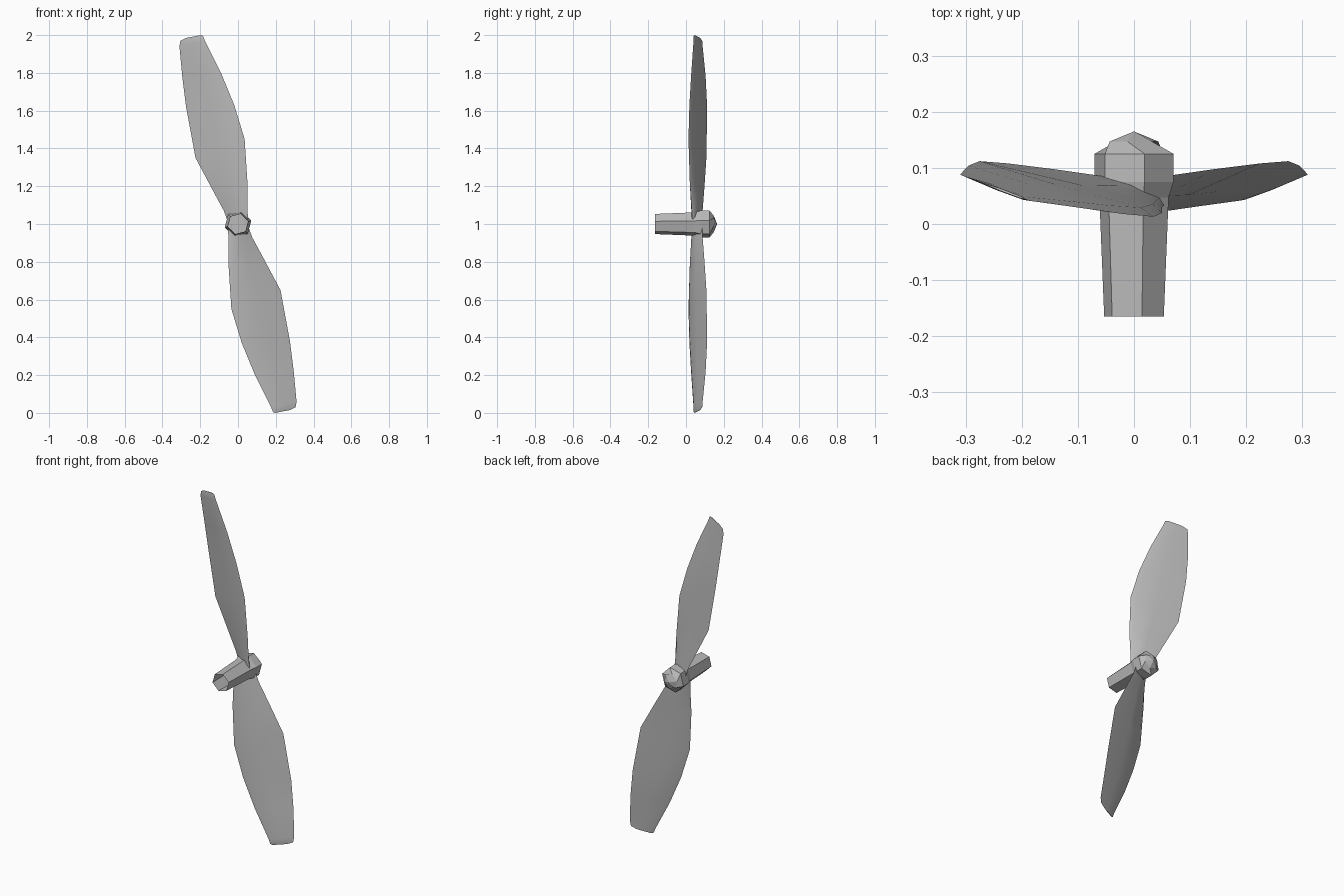
import bpy, bmesh, math
from mathutils import Vector

cube = bpy.data.objects.get("Cube")
if cube:
    bpy.data.objects.remove(cube)

grey = bpy.data.materials.new("light_grey")
grey.use_nodes = True
grey.diffuse_color = (0.5, 0.5, 0.5, 1)
grey.node_tree.nodes["Principled BSDF"].inputs["Base Color"].default_value = (0.5, 0.5, 0.5, 1)


def loft(name, rings, cap_start=False, cap_end=False):
    """Join equal rings of points into one skin; a one-point ring closes to a tip."""
    bm = bmesh.new()
    rows = [[bm.verts.new(p) for p in ring] for ring in rings]
    for a, b in zip(rows, rows[1:]):
        n = len(a)
        for i in range(n):
            j = (i + 1) % n
            bm.faces.new((a[i], a[j], b[0]) if len(b) == 1 else (a[i], a[j], b[j], b[i]))
    if cap_start:
        bm.faces.new(rows[0])
    if cap_end:
        bm.faces.new(rows[-1])
    bmesh.ops.recalc_face_normals(bm, faces=bm.faces)
    mesh = bpy.data.meshes.new(name)
    bm.to_mesh(mesh)
    bm.free()
    mesh.materials.append(grey)
    obj = bpy.data.objects.new(name, mesh)
    bpy.context.collection.objects.link(obj)
    return obj


def hexagon(y, r, turn=15):
    angles = [math.radians(turn + 60 * i) for i in range(6)]
    return [(r * math.cos(a), y, 1 + r * math.sin(a)) for a in angles]


# Open six-sided shaft
loft("shaft", [hexagon(-0.165, 0.055), hexagon(0.05, 0.064)])

# Faceted hub with a pointed nose
loft("hub", [hexagon(0.035, 0.06), hexagon(0.075, 0.073), hexagon(0.125, 0.073),
             hexagon(0.147, 0.045, 45), [(0, 0.165, 1)]], cap_start=True)

# Blade stations: trailing edge, leading edge (x, y, z each), thickness
stations = [
    ((-0.05, 0.085, 1.00), (0.055, 0.035, 1.00), 0.022),
    ((-0.075, 0.088, 1.07), (0.05, 0.03, 1.08), 0.022),
    ((-0.145, 0.098, 1.20), (0.05, 0.02, 1.22), 0.020),
    ((-0.225, 0.108, 1.35), (0.035, 0.013, 1.45), 0.018),
    ((-0.275, 0.112, 1.62), (-0.02, 0.018, 1.63), 0.015),
    ((-0.295, 0.104, 1.78), (-0.09, 0.028, 1.80), 0.012),
    ((-0.31, 0.088, 1.94), (-0.175, 0.040, 1.97), 0.008),
    ((-0.305, 0.086, 1.97), (-0.185, 0.041, 1.995), 0.006),
    ((-0.275, 0.075, 1.985), (-0.195, 0.045, 2.00), 0.004),
]


def blade_section(trailing, leading, thick):
    """Thin lens section with a blunt leading edge."""
    t, l = Vector(trailing), Vector(leading)
    chord = (l - t).normalized()
    back = Vector((-chord.y, chord.x, 0)).normalized()
    shape = [(0, 0), (0.5, -0.5), (0.9, -0.4), (1, 0), (0.9, 0.4), (0.5, 0.5)]
    return [t.lerp(l, u) + back * (v * thick) for u, v in shape]


# Two blades, half a turn apart about the shaft
for name, side in (("upper_blade", 1), ("lower_blade", -1)):
    rings = [[(side * p.x, p.y, 1 + side * (p.z - 1)) for p in blade_section(*s)]
             for s in stations]
    blade = loft(name, rings, cap_start=True, cap_end=True)
    bpy.ops.object.select_all(action='DESELECT')
    blade.select_set(True)
    bpy.context.view_layer.objects.active = blade
    bpy.ops.object.shade_smooth_by_angle(angle=math.radians(30))
